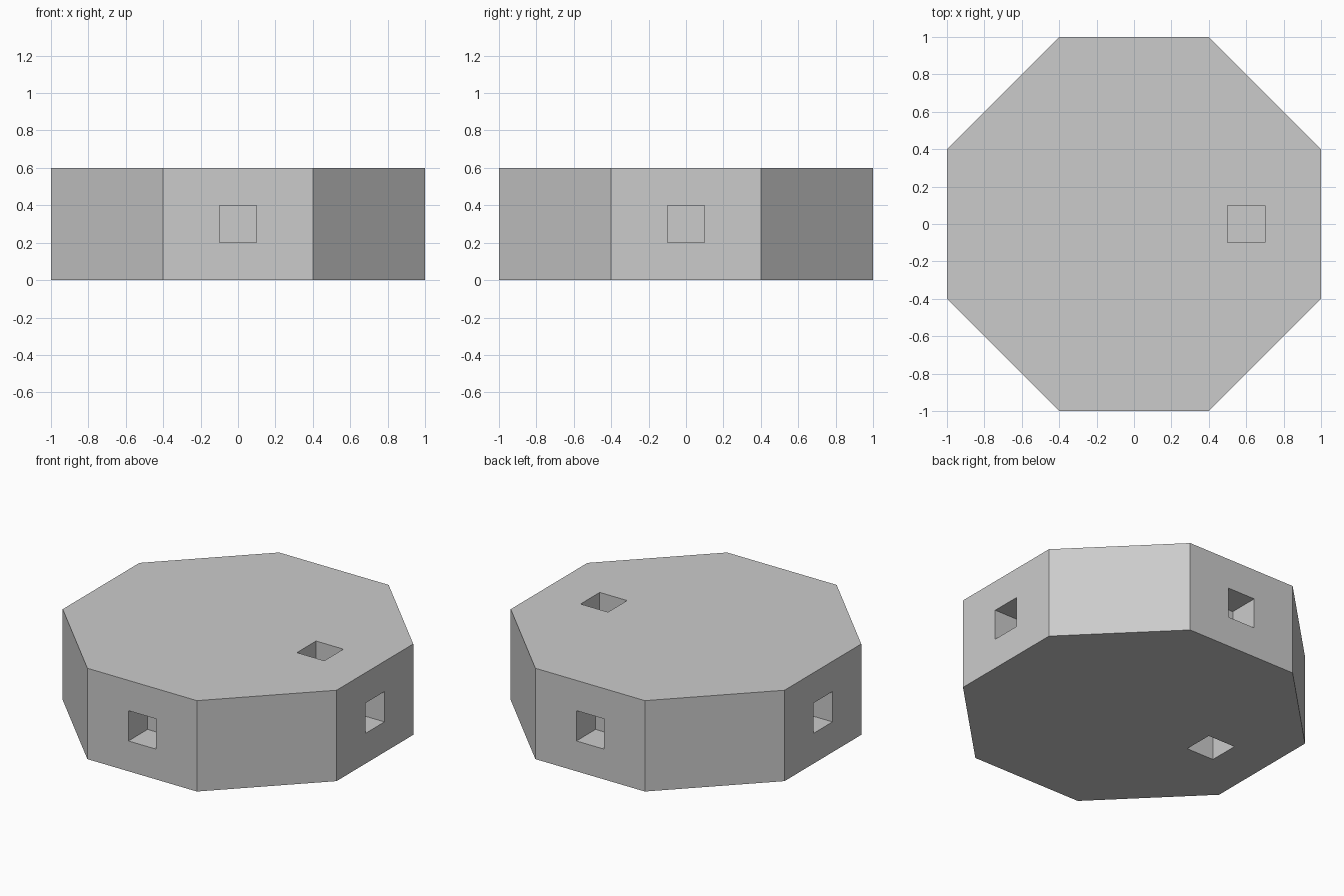
import bpy, bmesh
from mathutils import Matrix, Vector

if "Cube" in bpy.data.objects:
    bpy.data.objects.remove(bpy.data.objects["Cube"])

HEIGHT, POCKET = 0.6, 0.2


def make_object(name, bm):
    mesh = bpy.data.meshes.new(name)
    bm.to_mesh(mesh)
    bm.free()
    obj = bpy.data.objects.new(name, mesh)
    bpy.context.collection.objects.link(obj)
    return obj


# Octagonal slab, extruded from its outline
outline = [(1, -0.4), (1, 0.4), (0.4, 1), (-0.4, 1),
           (-1, 0.4), (-1, -0.4), (-0.4, -1), (0.4, -1)]
bm = bmesh.new()
base = bm.faces.new([bm.verts.new((x, y, 0)) for x, y in outline])
ext = bmesh.ops.extrude_face_region(bm, geom=[base], use_keep_orig=True)
top = [g for g in ext["geom"] if isinstance(g, bmesh.types.BMVert)]
bmesh.ops.translate(bm, verts=top, vec=(0, 0, HEIGHT))
bmesh.ops.recalc_face_normals(bm, faces=bm.faces)
slab = make_object("octagonal_slab", bm)

# Blind square pockets: opening centre and outward direction
pockets = [((1, 0, 0.3), (1, 0, 0)), ((-1, 0, 0.3), (-1, 0, 0)),
           ((0, 1, 0.3), (0, 1, 0)), ((0, -1, 0.3), (0, -1, 0)),
           ((0.6, 0, HEIGHT), (0, 0, 1)), ((-0.6, 0, 0), (0, 0, -1))]
bm = bmesh.new()
for centre, out in pockets:
    # Twice the pocket depth, so half of each cutter sits outside the slab
    size = [POCKET * (2 if d else 1) for d in out]
    bmesh.ops.create_cube(bm, size=1, matrix=Matrix.Translation(Vector(centre))
                          @ Matrix.Diagonal((*size, 1)))
cutter = make_object("pocket_cutter", bm)
cutter.hide_render = True

mod = slab.modifiers.new("pockets", "BOOLEAN")
mod.operation = "DIFFERENCE"
mod.solver = "EXACT"
mod.object = cutter

# Apply the cut and drop the helper
bpy.context.view_layer.objects.active = slab
slab.select_set(True)
bpy.ops.object.modifier_apply(modifier=mod.name)
bpy.data.objects.remove(cutter)
